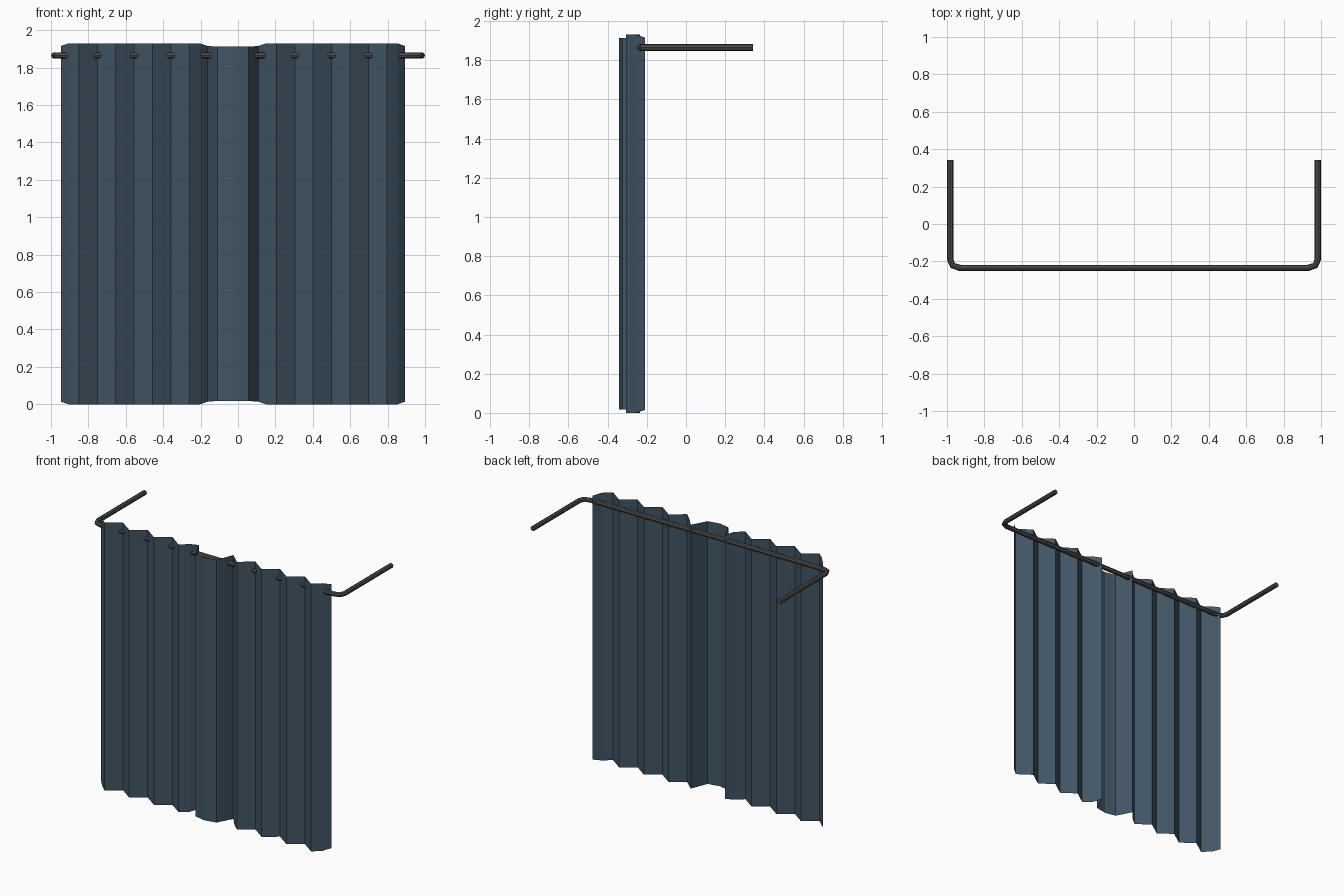
import bpy
import bmesh

cube = bpy.data.objects.get("Cube")
if cube:
    bpy.data.objects.remove(cube, do_unlink=True)


def make_material(name, color, roughness):
    mat = bpy.data.materials.new(name)
    mat.use_nodes = True
    mat.diffuse_color = color
    shader = mat.node_tree.nodes["Principled BSDF"]
    shader.inputs["Base Color"].default_value = color
    shader.inputs["Roughness"].default_value = roughness
    return mat


fabric = make_material("slate blue fabric", (0.054, 0.094, 0.131, 1), 0.9)
metal = make_material("dark metal", (0.08, 0.075, 0.072, 1), 0.6)

BACK, TURN, VALLEY, CREST = -0.21, -0.257, -0.235, -0.305


def panel(start):
    """Pleated panel outline: rounded ends with zigzag folds between."""
    pts = [(start, BACK, 0.014), (start + 0.043, TURN, 0)]
    for i in range(7):
        pts.append((start + 0.096 + i * 0.0985, VALLEY if i % 2 else CREST, 0))
    pts += [(start + 0.743, TURN, 0), (start + 0.784, BACK, 0.014)]
    return pts


# Curtain: one thin sheet, two pleated panels joined by a forward fold
middle_fold = [(-0.11, -0.325, 0.018), (-0.03, -0.342, 0.018), (0.056, -0.325, 0.018)]
outline = panel(-0.947) + middle_fold + panel(0.109)

bm = bmesh.new()
columns = [(bm.verts.new((x, y, hem)), bm.verts.new((x, y, 1.93 - hem)))
           for x, y, hem in outline]
for (low_a, top_a), (low_b, top_b) in zip(columns, columns[1:]):
    bm.faces.new((low_a, low_b, top_b, top_a))
mesh = bpy.data.meshes.new("curtain")
bm.to_mesh(mesh)
bm.free()
mesh.materials.append(fabric)
curtain = bpy.data.objects.new("curtain", mesh)
bpy.context.collection.objects.link(curtain)

# Rod: a tube along the front with both ends bent to the back
half = [(0.983, 0.342), (0.983, -0.19), (0.969, -0.222), (0.93, -0.235)]
path = half + [(-x, y) for x, y in reversed(half)]
curve = bpy.data.curves.new("curtain_rod", "CURVE")
curve.dimensions = "3D"
curve.bevel_depth = 0.017
curve.bevel_resolution = 2
curve.use_fill_caps = True
spline = curve.splines.new("POLY")
spline.points.add(len(path) - 1)
for point, (x, y) in zip(spline.points, path):
    point.co = (x, y, 1.865, 1)
spline.use_smooth = False
curve.materials.append(metal)
rod = bpy.data.objects.new("curtain_rod", curve)
bpy.context.collection.objects.link(rod)

bpy.ops.object.select_all(action="DESELECT")
rod.select_set(True)
bpy.context.view_layer.objects.active = rod
bpy.ops.object.convert(target="MESH")
